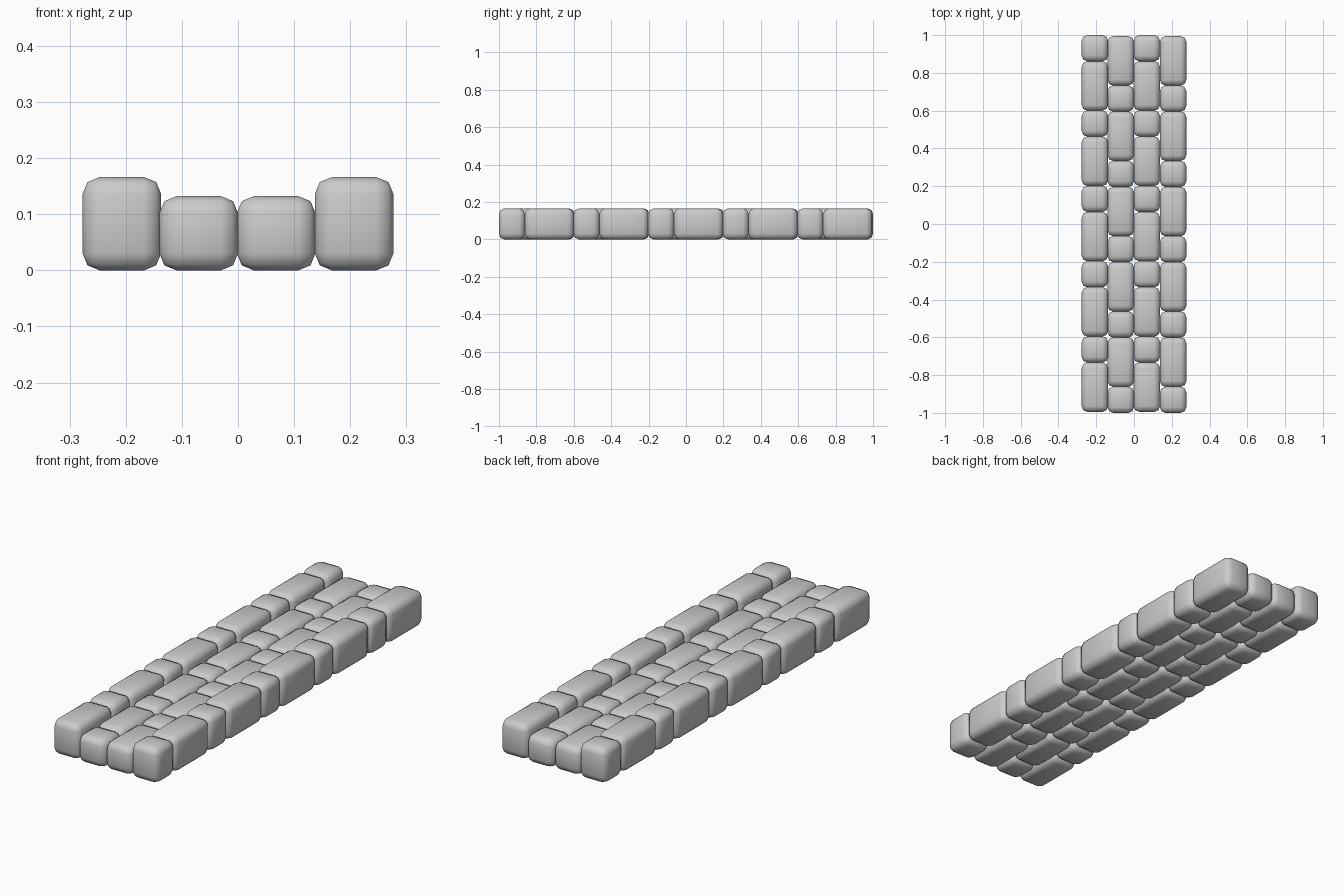
import bpy, bmesh
from mathutils import Matrix

if "Cube" in bpy.data.objects:
    bpy.data.objects.remove(bpy.data.objects["Cube"])

WIDTH = 0.14
SHORT, LONG = 0.139, 0.262
PERIOD = 0.3987
OVERLAP = (SHORT + LONG - PERIOD) / 2


def stone(name, x, y, length, height):
    """Rounded paving block standing on z = 0."""
    bm = bmesh.new()
    bmesh.ops.create_cube(bm, size=1.0, matrix=Matrix.Diagonal((WIDTH, length, height, 1)))
    bmesh.ops.bevel(bm, geom=bm.edges[:], offset=0.03, segments=2,
                    profile=0.5, affect='EDGES')
    for f in bm.faces:
        f.smooth = True
    mesh = bpy.data.meshes.new(name)
    bm.to_mesh(mesh)
    bm.free()
    ob = bpy.data.objects.new(name, mesh)
    ob.location = (x, y, height / 2)
    bpy.context.collection.objects.link(ob)


# Four rows: tall kerbs outside, lower paving inside; direction alternates
rows = [("left_kerb", -0.207, 0.166, 1),
        ("left_paving", -0.070, 0.132, -1),
        ("right_paving", 0.068, 0.132, 1),
        ("right_kerb", 0.207, 0.166, -1)]

for name, x, height, side in rows:
    for i in range(5):
        # Short block, then long block, laid from the row's starting end
        start = 1.0 - i * PERIOD
        stone(f"{name}_short_{i + 1}", x, side * (start - SHORT / 2), SHORT, height)
        stone(f"{name}_long_{i + 1}", x,
              side * (start - SHORT + OVERLAP - LONG / 2), LONG, height)
